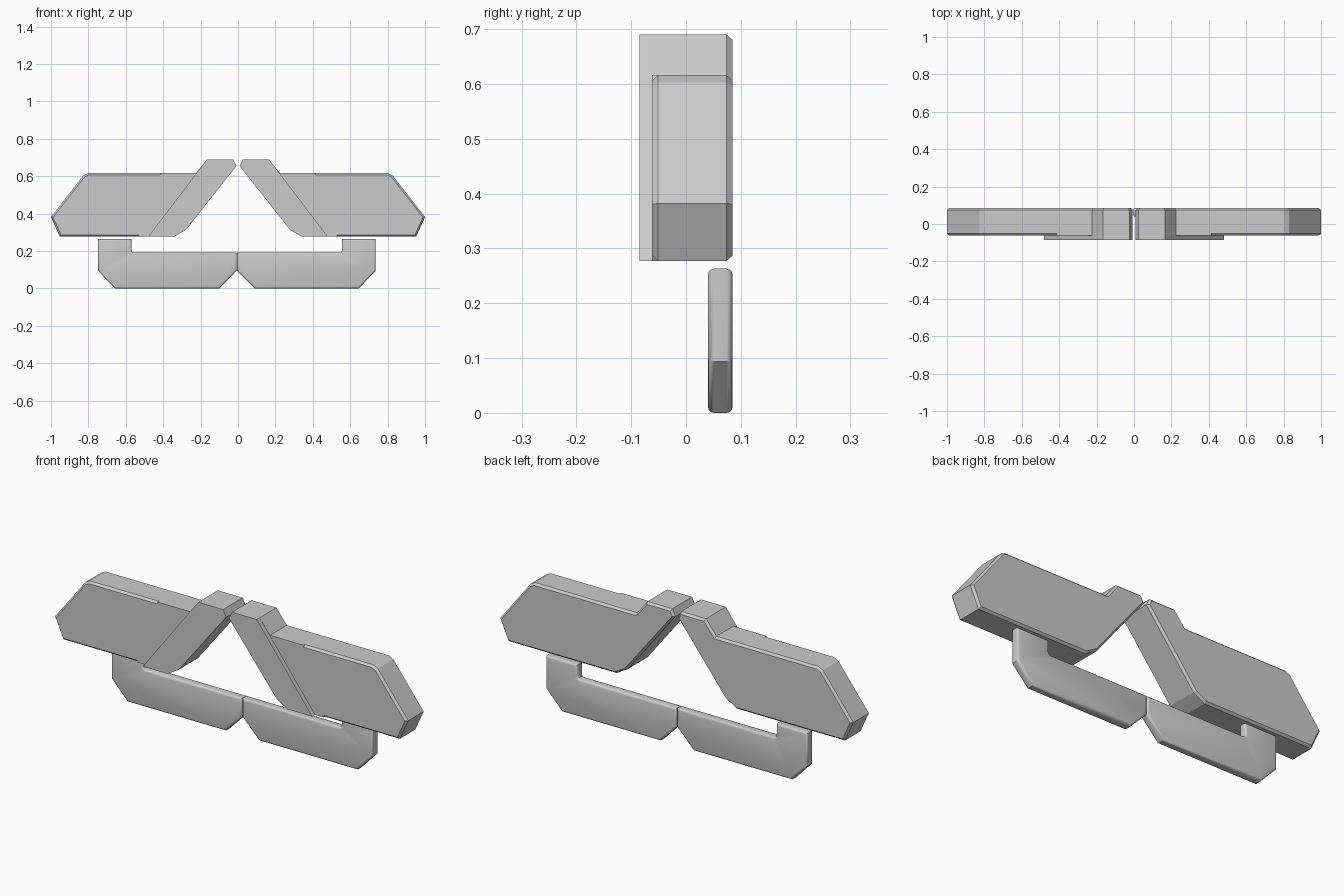
import bpy, bmesh, math
from mathutils import Vector

if "Cube" in bpy.data.objects:
    bpy.data.objects.remove(bpy.data.objects["Cube"])


def offset(pts, i, d):
    """Point i of a counter-clockwise outline, moved inward by d with a mitre."""
    p = Vector(pts[i])
    a = (p - Vector(pts[i - 1])).normalized()
    b = (Vector(pts[(i + 1) % len(pts)]) - p).normalized()
    n1, n2 = Vector((-a.y, a.x)), Vector((-b.y, b.x))
    return p + (n1 + n2) * (d / (1 + n1.dot(n2)))


def mirrored_solid(name, pts, rings, square_front=(), x=0.0):
    """Loft an x/z outline through (y, inset) rings and mirror it across x."""
    bm = bmesh.new()
    loops = []
    for k, (y, inset) in enumerate(rings):
        loop = []
        for i in range(len(pts)):
            d = 0 if (i in square_front and k == 0) else inset
            p = offset(pts, i, d)
            loop.append(bm.verts.new((p.x, y, p.y)))
        loops.append(loop)
    n = len(pts)
    for lo, hi in zip(loops, loops[1:]):
        for i in range(n):
            j = (i + 1) % n
            bm.faces.new((lo[i], lo[j], hi[j], hi[i]))
    bm.faces.new(loops[0])
    bm.faces.new(loops[-1][::-1])
    bmesh.ops.recalc_face_normals(bm, faces=bm.faces)
    me = bpy.data.meshes.new(name)
    bm.to_mesh(me)
    bm.free()
    ob = bpy.data.objects.new(name, me)
    bpy.context.collection.objects.link(ob)
    ob.location.x = x
    mod = ob.modifiers.new("Mirror", 'MIRROR')
    mod.use_mirror_merge = False
    return ob


# Wing panels: broad plates with a sloping arm reaching up to the centre,
# chamfered all round the back and only along the outer end at the front
wing = [(0.34, 0.277), (0.527, 0.277), (0.53, 0.277), (0.953, 0.277),
        (1.0, 0.382), (0.828, 0.603), (0.803, 0.616), (0.415, 0.616),
        (0.412, 0.616), (0.225, 0.616), (0.166, 0.69), (0.025, 0.69),
        (0.008, 0.655), (0.278, 0.313)]
mirrored_solid("wing_panel", wing,
               [(-0.062, 0.01), (-0.051, 0), (0.074, 0), (0.085, 0.01)],
               square_front={0, 1, 8, 9, 10, 11, 12, 13})

# Raised diagonal strips on the front of the arms
strip = [(0.34, 0.277), (0.48, 0.277), (0.166, 0.69),
         (0.025, 0.69), (0.008, 0.655), (0.278, 0.313)]
mirrored_solid("diagonal_strip", strip, [(-0.085, 0), (-0.062, 0)])

# Thin lower bars with upturned ends and rounded rims
bar = [(0.001, 0.095), (0.094, 0.0), (0.652, 0.0), (0.742, 0.094),
       (0.742, 0.263), (0.563, 0.263), (0.563, 0.205), (0.559, 0.195),
       (0.549, 0.191), (0.001, 0.191)]
r = 0.011
arc = [(r * (1 - math.cos(t)), r * (1 - math.sin(t)))
       for t in (math.pi / 6 * k for k in range(4))]
rims = [(0.040 + y, d) for y, d in arc] + [(0.085 - y, d) for y, d in reversed(arc)]
lower = mirrored_solid("lower_bar", bar, rims, x=-0.006)
bpy.context.view_layer.objects.active = lower
lower.select_set(True)
bpy.ops.object.shade_smooth_by_angle(angle=math.radians(35))
